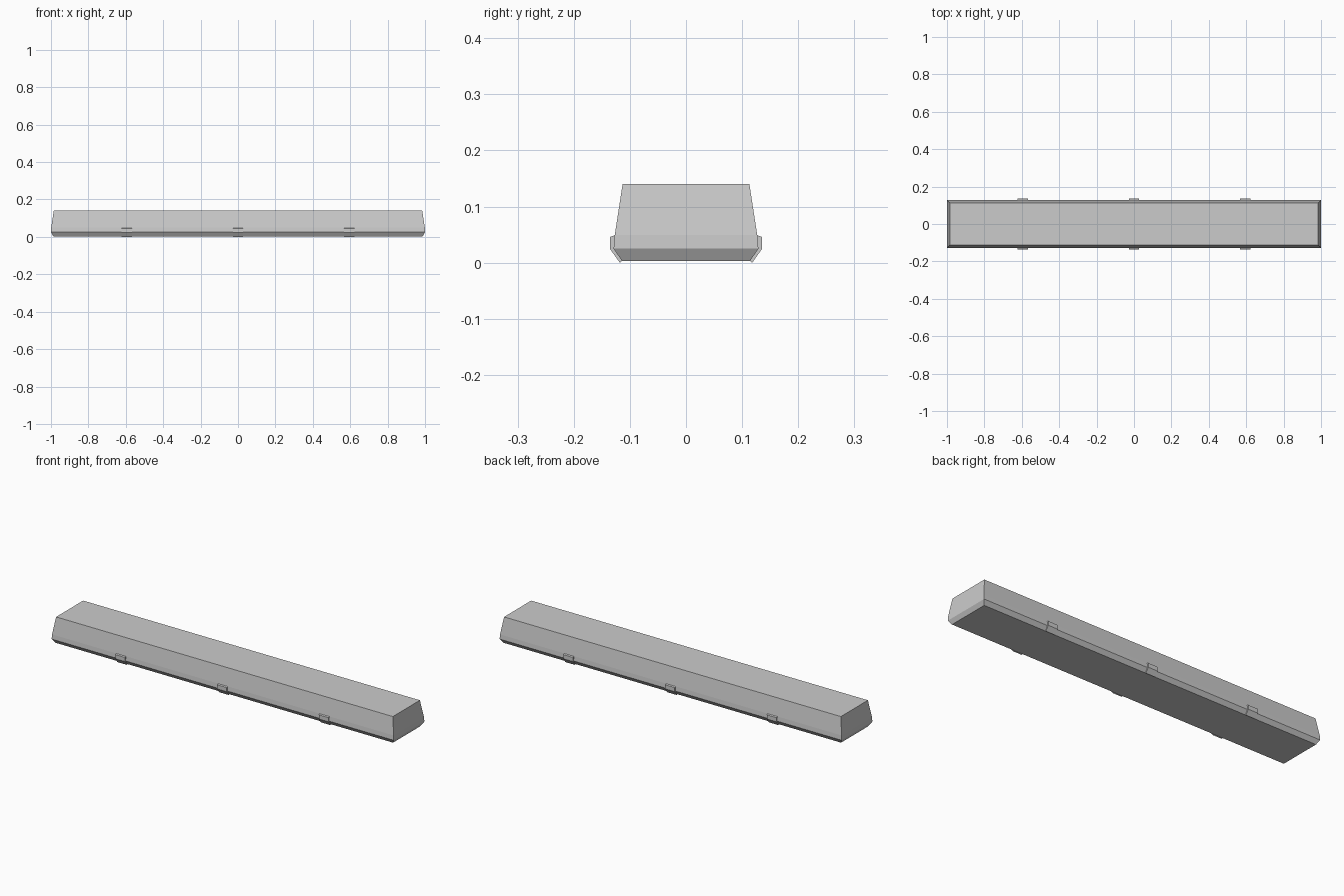
import bpy, bmesh

if "Cube" in bpy.data.objects:
    bpy.data.objects.remove(bpy.data.objects["Cube"])


def make_object(name, bm):
    bmesh.ops.recalc_face_normals(bm, faces=bm.faces)
    mesh = bpy.data.meshes.new(name)
    bm.to_mesh(mesh)
    bm.free()
    obj = bpy.data.objects.new(name, mesh)
    bpy.context.collection.objects.link(obj)
    return obj


def stacked_box(name, levels):
    """Closed box lofted through rectangles (half x, half y, z)."""
    bm = bmesh.new()
    rings = [[bm.verts.new((sx * hx, sy * hy, z))
              for sx, sy in ((-1, -1), (1, -1), (1, 1), (-1, 1))]
             for hx, hy, z in levels]
    for a, b in zip(rings, rings[1:]):
        for i in range(4):
            j = (i + 1) % 4
            bm.faces.new((a[i], a[j], b[j], b[i]))
    bm.faces.new(rings[0][::-1])
    bm.faces.new(rings[-1])
    return make_object(name, bm)


def clip(name, x, side):
    """Bent clip: a side profile (y, z) extruded along x."""
    profile = [(0.114, 0.003), (0.118, 0.0), (0.135, 0.024),
               (0.135, 0.046), (0.126, 0.049), (0.128, 0.026)]
    bm = bmesh.new()
    face = bm.faces.new([bm.verts.new((x - 0.028, side * y, z)) for y, z in profile])
    out = bmesh.ops.extrude_face_region(bm, geom=[face], use_keep_orig=True)
    verts = [v for v in out["geom"] if isinstance(v, bmesh.types.BMVert)]
    bmesh.ops.translate(bm, verts=verts, vec=(0.056, 0, 0))
    return make_object(name, bm)


# Long tapered housing with a chamfered underside
stacked_box("housing", [(0.987, 0.114, 0.003), (1.0, 0.129, 0.025),
                        (0.999, 0.127, 0.049), (0.985, 0.113, 0.14)])

# Three clips along each long side
for side, label in ((-1, "front"), (1, "back")):
    for i, x in enumerate((-0.595, 0.0, 0.595)):
        clip(f"{label}_clip_{i + 1}", x, side)
